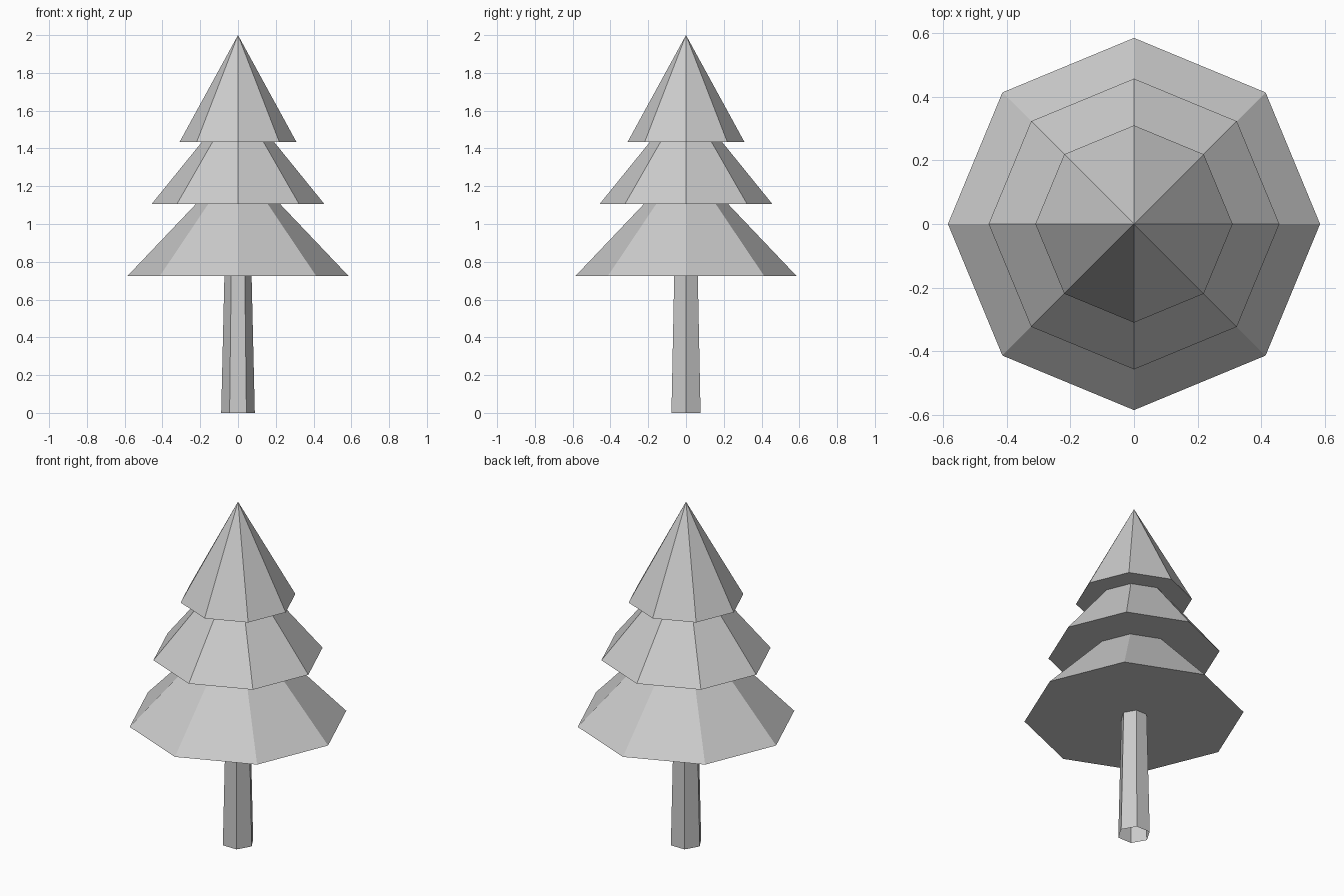
import bpy, bmesh
from mathutils import Matrix

if "Cube" in bpy.data.objects:
    bpy.data.objects.remove(bpy.data.objects["Cube"])

grey = bpy.data.materials.new("light_grey")
grey.diffuse_color = (0.6, 0.6, 0.6, 1)
grey.use_nodes = True
grey.node_tree.nodes["Principled BSDF"].inputs["Base Color"].default_value = grey.diffuse_color


def cone(name, sides, r_bottom, r_top, z0, z1, capped):
    """Flat-shaded tapered prism with a corner on the +x axis."""
    bm = bmesh.new()
    bmesh.ops.create_cone(
        bm, cap_ends=capped, segments=sides, radius1=r_bottom, radius2=r_top,
        depth=z1 - z0, matrix=Matrix.Translation((0, 0, (z0 + z1) / 2)))
    # Turn so that a corner lies on +x, whatever the starting angle
    corner = max((v.co for v in bm.verts), key=lambda c: c.xy.length)
    angle = corner.xy.to_3d().to_2d().angle_signed((1, 0))
    bmesh.ops.rotate(bm, verts=bm.verts, matrix=Matrix.Rotation(-angle, 3, 'Z'))
    bmesh.ops.remove_doubles(bm, verts=bm.verts, dist=1e-5)
    bmesh.ops.recalc_face_normals(bm, faces=bm.faces)
    mesh = bpy.data.meshes.new(name)
    bm.to_mesh(mesh)
    bm.free()
    mesh.materials.append(grey)
    bpy.context.collection.objects.link(bpy.data.objects.new(name, mesh))


# Six-sided trunk, open at the ends
cone("trunk", 6, 0.089, 0.072, 0.0, 0.725, False)

# Three eight-sided foliage tiers, each tip hidden in the tier above
for name, radius, z0, z1 in (("lower_foliage", 0.585, 0.725, 1.34),
                             ("middle_foliage", 0.457, 1.106, 1.67),
                             ("upper_foliage", 0.31, 1.433, 2.0)):
    cone(name, 8, radius, 0.0, z0, z1, True)
